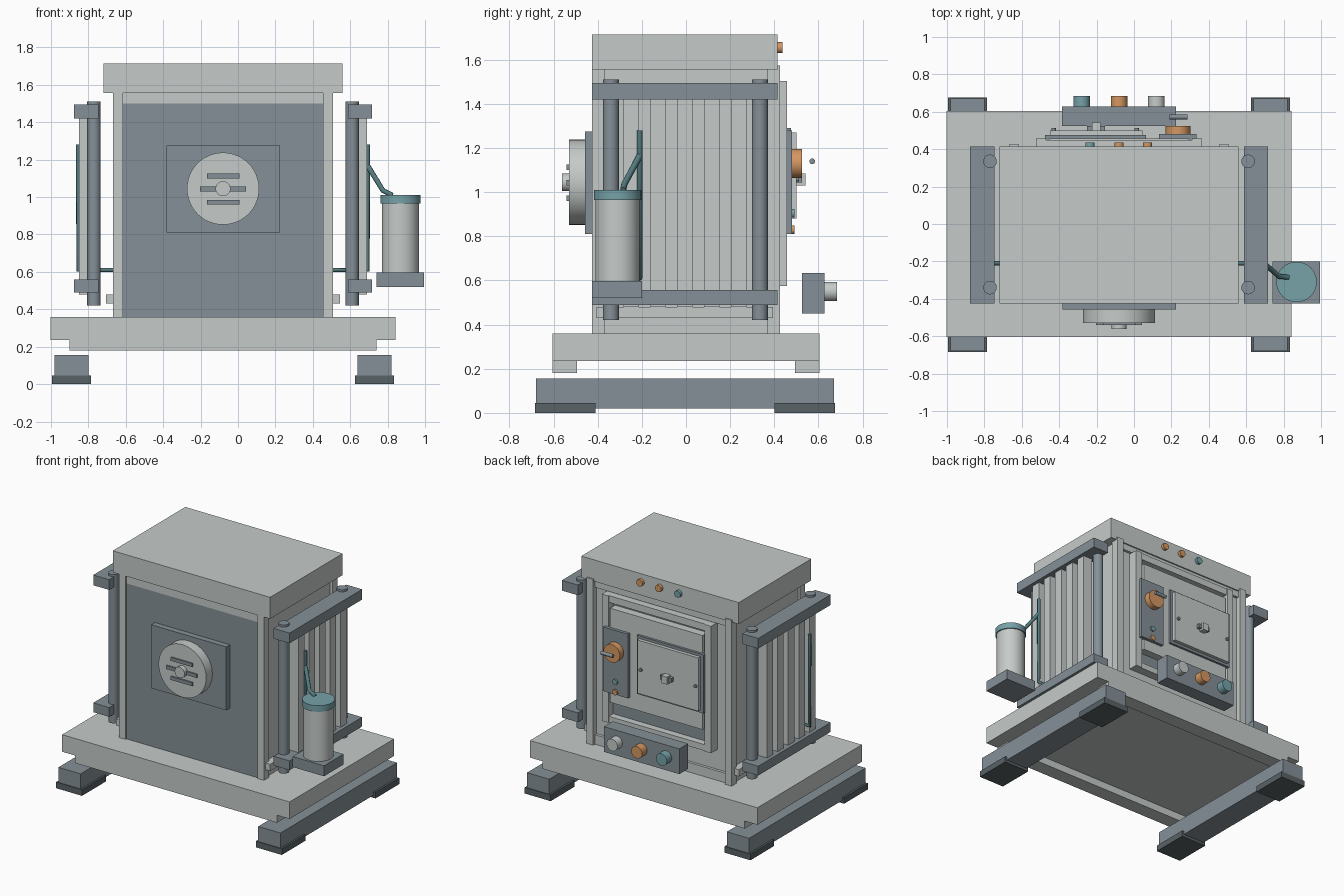
import bpy
import bmesh
from math import pi
from mathutils import Vector

cube = bpy.data.objects.get("Cube")
if cube:
    bpy.data.objects.remove(cube, do_unlink=True)

CX = -0.08  # centre line of the cabinet


def material(name, r, g, b):
    m = bpy.data.materials.new(name)
    m.use_nodes = True
    m.diffuse_color = (r, g, b, 1)
    m.node_tree.nodes["Principled BSDF"].inputs["Base Color"].default_value = (r, g, b, 1)
    return m


LIGHT = material("pale grey", 0.56, 0.60, 0.59)
SLATE = material("slate grey", 0.235, 0.28, 0.31)
DARK = material("dark rubber", 0.10, 0.122, 0.133)
TEAL = material("teal", 0.18, 0.36, 0.39)
PIPE = material("deep teal", 0.09, 0.20, 0.215)
ORANGE = material("copper orange", 0.66, 0.31, 0.12)


def finish(name, bm, mat):
    mesh = bpy.data.meshes.new(name)
    bm.to_mesh(mesh)
    bm.free()
    mesh.materials.append(mat)
    ob = bpy.data.objects.new(name, mesh)
    bpy.context.collection.objects.link(ob)
    return ob


def box(name, xs, ys, zs, mat):
    """Box between pairs of limits."""
    bm = bmesh.new()
    bmesh.ops.create_cube(bm, size=1)
    lims = (xs, ys, zs)
    for v in bm.verts:
        v.co = Vector([sum(l) / 2 + c * (l[1] - l[0]) for l, c in zip(lims, v.co)])
    return finish(name, bm, mat)


def rod(name, a, b, r, mat, sides=32):
    """Cylinder from point a to point b, smooth round its wall."""
    a, b = Vector(a), Vector(b)
    bm = bmesh.new()
    bmesh.ops.create_cone(bm, cap_ends=True, segments=sides, radius1=r, radius2=r,
                          depth=(b - a).length)
    rot = (b - a).to_track_quat('Z', 'Y')
    for v in bm.verts:
        v.co = rot @ v.co + (a + b) / 2
    for f in bm.faces:
        f.smooth = len(f.verts) == 4
    for e in bm.edges:
        e.smooth = all(f.smooth for f in e.link_faces)
    return finish(name, bm, mat)


def tube(name, pts, r, mat):
    """Bent pipe through points."""
    cu = bpy.data.curves.new(name, 'CURVE')
    cu.dimensions = '3D'
    cu.bevel_depth = r
    cu.bevel_resolution = 2
    cu.use_fill_caps = True
    sp = cu.splines.new('POLY')
    sp.points.add(len(pts) - 1)
    for p, q in zip(sp.points, pts):
        p.co = (*q, 1)
    cu.materials.append(mat)
    ob = bpy.data.objects.new(name, cu)
    bpy.context.collection.objects.link(ob)
    return ob


def about(c, half):
    return (c - half, c + half)


def side_span(s, a, b):
    """X limits at distances a..b from the centre line on side s."""
    return tuple(sorted((CX + s * a, CX + s * b)))


# Base slab, battens, skids and feet
box("base_slab", about(CX, 0.922), (-0.605, 0.605), (0.235, 0.36), LIGHT)
for s, end in ((-1, "front"), (1, "back")):
    box(f"{end}_batten", about(CX, 0.82), sorted((s * 0.495, s * 0.605)), (0.18, 0.235), LIGHT)
for s, side in ((-1, "right"), (1, "left")):
    box(f"{side}_skid", side_span(s, 0.72, 0.9), (-0.68, 0.67), (0.02, 0.155), SLATE)
    for end, ys in (("front", (-0.685, -0.41)), ("back", (0.4, 0.675))):
        box(f"{side}_{end}_foot", side_span(s, 0.705, 0.915), ys, (0, 0.045), DARK)

# Cabinet
box("cabinet_core", about(CX, 0.57), (-0.37, 0.385), (0.36, 1.56), LIGHT)
box("roof", about(CX, 0.638), (-0.425, 0.415), (1.557, 1.715), LIGHT)
box("front_panel", about(CX, 0.535), (-0.415, -0.36), (0.36, 1.5), SLATE)
box("front_lintel", about(CX, 0.535), (-0.415, -0.36), (1.5, 1.557), LIGHT)
box("back_lintel", about(CX, 0.535), (0.38, 0.405), (1.51, 1.557), LIGHT)
box("back_sill", about(CX, 0.535), (0.38, 0.405), (0.36, 0.43), LIGHT)
for s, side in ((-1, "right"), (1, "left")):
    for t, end in ((-1, "front"), (1, "back")):
        box(f"{side}_{end}_post", side_span(s, 0.535, 0.588),
            sorted((t * 0.368, t * 0.425)), (0.36, 1.575), LIGHT)
    box(f"{side}_side_rail", side_span(s, 0.56, 0.625), (-0.405, 0.395), (0.43, 0.48), LIGHT)

# Radiators: headers, corner pipes, fins and feed pipe
for s, side in ((-1, "right"), (1, "left")):
    for level, zs in (("top", (1.42, 1.495)), ("bottom", (0.49, 0.558))):
        box(f"{side}_radiator_{level}_bar", side_span(s, 0.667, 0.796), (-0.425, 0.415), zs, SLATE)
    for y in (-0.34, 0.335):
        x = CX + s * 0.69
        rod(f"{side}_radiator_pipe", (x, y, 0.42), (x, y, 1.51), 0.036, SLATE)
    for i in range(5):
        box(f"{side}_radiator_fin", side_span(s, 0.695, 0.77),
            about(-0.005 + (i - 2) * 0.122, 0.035), (0.48, 1.46), LIGHT)
    px = CX + s * 0.775
    tube(f"{side}_feed_pipe", [(CX + s * 0.56, -0.21, 0.61), (px, -0.21, 0.61),
                               (px, -0.21, 1.28)], 0.012, PIPE)

# Side tank
TX, TY = 0.869, -0.31
box("tank_bracket", (0.74, 0.995), (-0.425, -0.2), (0.52, 0.597), SLATE)
rod("tank_body", (TX, TY, 0.597), (TX, TY, 0.97), 0.1, LIGHT)
rod("tank_lid", (TX, TY, 0.965), (TX, TY, 1.01), 0.108, TEAL)
tube("tank_pipe", [(0.695, -0.21, 1.165), (0.775, -0.28, 1.035), (0.825, -0.285, 1.01)],
     0.014, PIPE)

# Front wheel assembly
box("front_plate", (-0.383, 0.225), (-0.458, -0.41), (0.81, 1.275), SLATE)
rod("front_disc", (CX, -0.455, 1.045), (CX, -0.53, 1.045), 0.193, LIGHT, 48)
rod("disc_hub", (CX, -0.53, 1.045), (CX, -0.562, 1.045), 0.04, LIGHT)
for dz, half in ((-0.07, 0.087), (0, 0.124), (0.07, 0.087)):
    box("disc_bar", about(CX, half), (-0.541, -0.525), about(1.043 + dz, 0.0125), SLATE)

# Back frame, recessed panel and door
for s, side in ((-1, "right"), (1, "left")):
    box(f"back_frame_{side}", side_span(s, 0.39, 0.443), (0.38, 0.457), (0.575, 1.505), LIGHT)
for level, zs in (("top", (1.455, 1.505)), ("bottom", (0.575, 0.62))):
    box(f"back_frame_{level}", about(CX, 0.4), (0.38, 0.45), zs, LIGHT)
box("back_recess", about(CX, 0.395), (0.38, 0.4), (0.61, 1.46), SLATE)
box("back_panel", about(CX, 0.375), (0.39, 0.458), (0.73, 1.42), LIGHT)
box("door_rim", (-0.475, 0.065), (0.45, 0.475), (0.86, 1.29), SLATE)
box("door", (-0.45, 0.045), (0.47, 0.5), (0.88, 1.27), LIGHT)
for x in (-0.43, 0.015):
    rod("door_bolt", (x, 0.495, 1.06), (x, 0.512, 1.06), 0.012, SLATE, 12)
box("handle_plate", (-0.25, -0.155), (0.495, 0.525), (1.045, 1.075), SLATE)
box("handle_grip", (-0.225, -0.18), (0.495, 0.542), (1.03, 1.085), LIGHT)

# Control plate with dial, lever and lamps
box("control_plate", (0.135, 0.335), (0.42, 0.48), (0.81, 1.28), SLATE)
rod("dial", (0.235, 0.475, 1.13), (0.235, 0.525, 1.13), 0.066, ORANGE)
rod("dial_lever", (0.19, 0.572, 1.14), (0.285, 0.572, 1.14), 0.013, SLATE, 16)
for z, mat in ((0.905, TEAL), (0.83, ORANGE)):
    rod("control_lamp", (0.235, 0.475, z), (0.235, 0.491, z), 0.02, mat, 16)

# Knob box
box("knob_box", (-0.385, 0.225), (0.525, 0.627), (0.45, 0.635), SLATE)
for x, mat in ((-0.28, TEAL), (CX, ORANGE), (0.12, LIGHT)):
    rod("knob", (x, 0.62, 0.55), (x, 0.685, 0.55), 0.044, mat)

# Roof lamps
for x, mat in ((-0.235, TEAL), (CX, ORANGE), (0.072, ORANGE)):
    rod("roof_lamp", (x, 0.41, 1.655), (x, 0.437, 1.655), 0.025, mat, 24)
